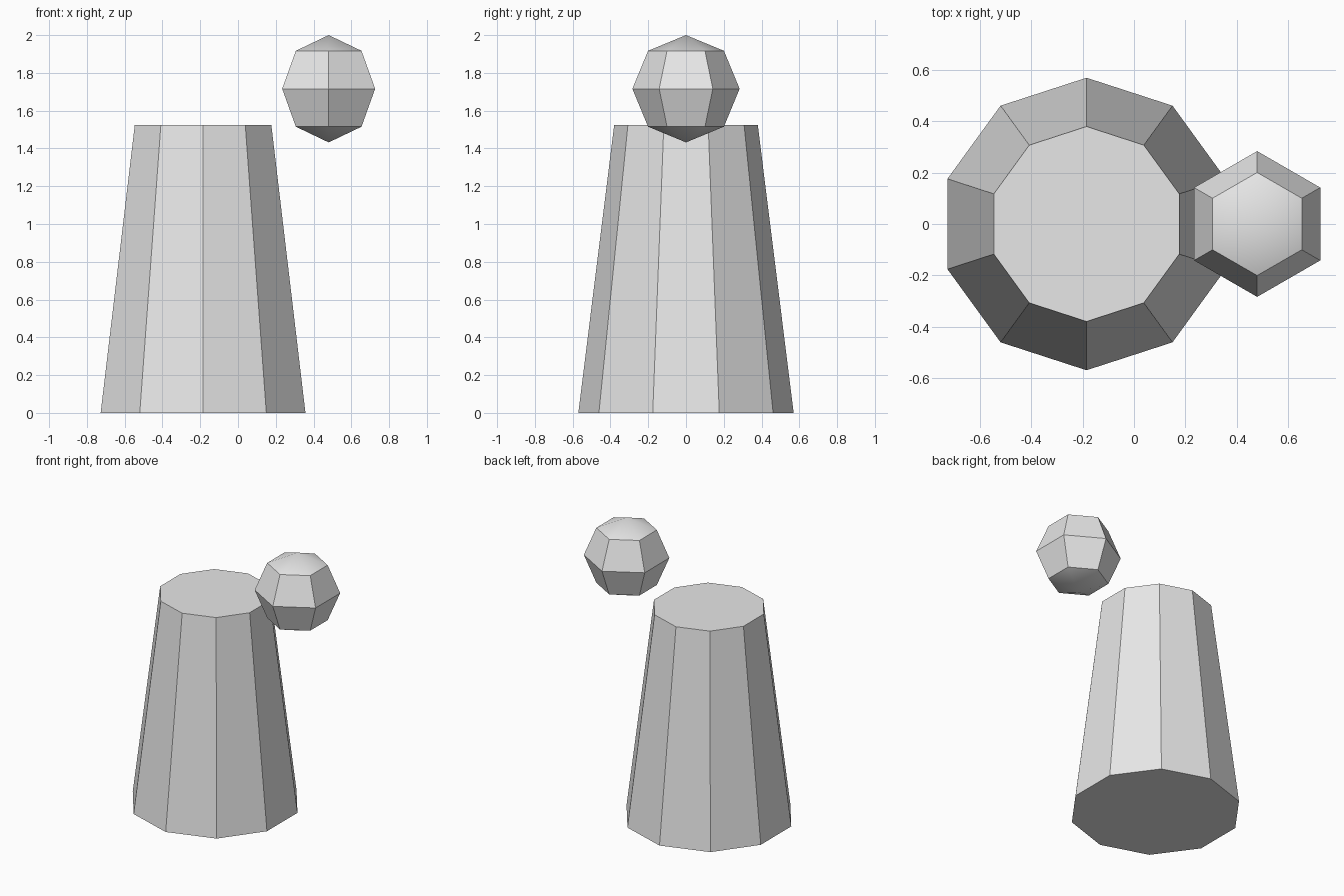
import bpy
import math

cube = bpy.data.objects.get("Cube")
if cube:
    bpy.data.objects.remove(cube, do_unlink=True)

# Single plain grey material
grey = bpy.data.materials.new("light_grey")
grey.use_nodes = True
colour = (0.8, 0.8, 0.8, 1.0)
grey.diffuse_color = colour
for node in grey.node_tree.nodes:
    if node.type == 'BSDF_PRINCIPLED':
        node.inputs["Base Color"].default_value = colour


def finish(name):
    """Name the active object, colour it and keep its hard edges."""
    obj = bpy.context.object
    obj.name = name
    obj.data.name = name
    obj.data.materials.append(grey)
    bpy.ops.object.shade_smooth_by_angle(angle=math.radians(30))
    return obj


# Ten-sided tapered column
height = 1.525
bpy.ops.mesh.primitive_cone_add(vertices=10, radius1=0.57, radius2=0.38,
                                depth=height, location=(-0.185, 0, height / 2))
finish("tapered_column")

# Faceted ball floating beside the column top
radius = 0.284
bpy.ops.mesh.primitive_uv_sphere_add(segments=6, ring_count=4, radius=radius,
                                     location=(0.48, 0, 2 - radius))
finish("faceted_ball")
